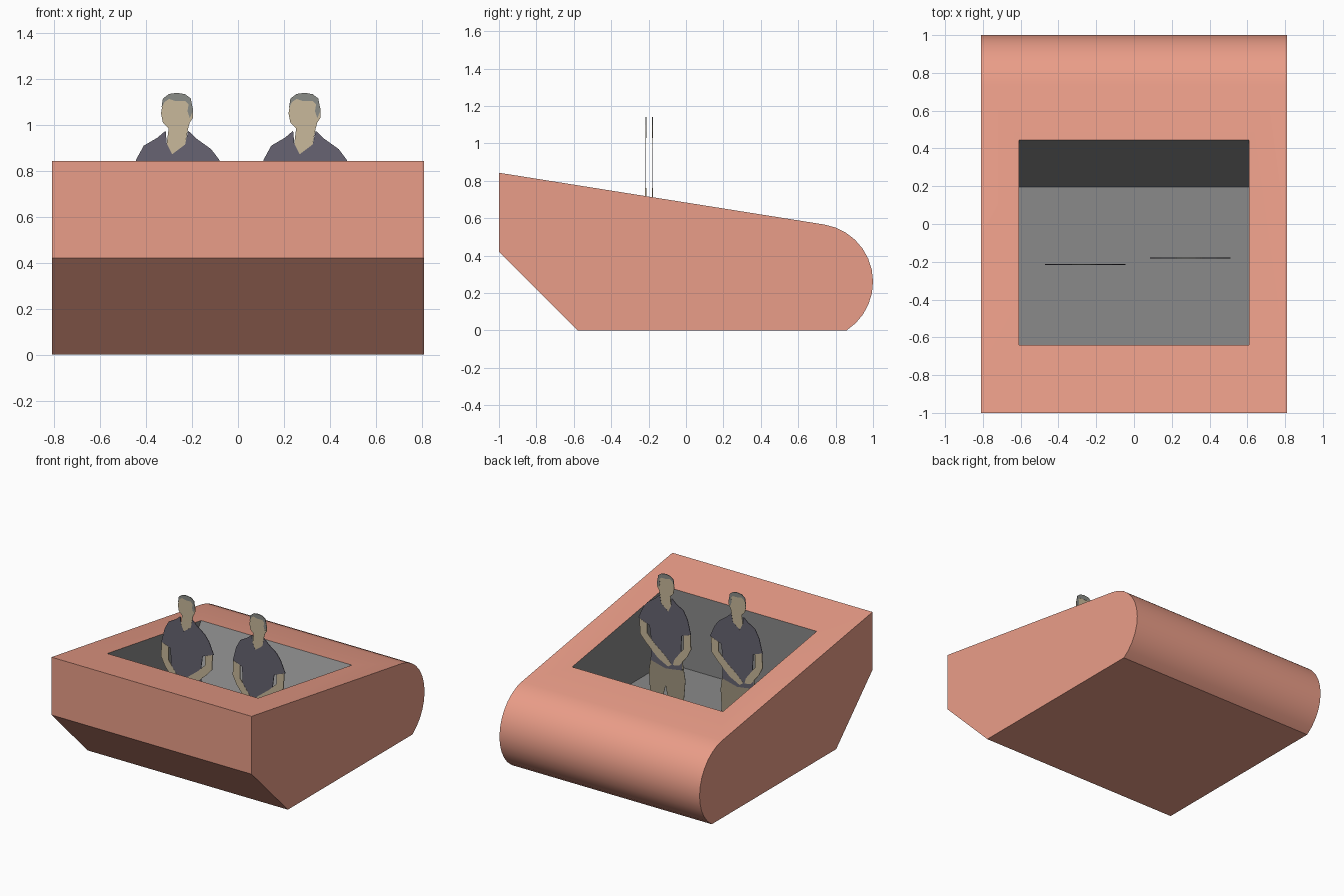
import bpy, bmesh
from math import sin, cos, radians

if "Cube" in bpy.data.objects:
    bpy.data.objects.remove(bpy.data.objects["Cube"])


def material(name, hex_code):
    def lin(c):
        return c / 12.92 if c < 0.04045 else ((c + 0.055) / 1.055) ** 2.4
    m = bpy.data.materials.new(name)
    rgb = [lin(int(hex_code[i:i + 2], 16) / 255) for i in (0, 2, 4)]
    m.diffuse_color = (*rgb, 1)
    m.use_nodes = True
    m.node_tree.nodes["Principled BSDF"].inputs["Base Color"].default_value = m.diffuse_color
    return m


salmon = material("salmon", "EA9D88")
grey = material("cabin_grey", "8A8A8A")
shirt_mat = material("shirt_grey", "676472")
skin_mat = material("skin", "C8B99B")
pants_mat = material("khaki", "A0967F")
hair_mat = material("hair", "8A8C87")


def add_object(name, bm, mats):
    bmesh.ops.recalc_face_normals(bm, faces=bm.faces)
    me = bpy.data.meshes.new(name)
    bm.to_mesh(me)
    bm.free()
    for m in mats:
        me.materials.append(m)
    ob = bpy.data.objects.new(name, me)
    bpy.context.collection.objects.link(ob)
    return ob


# Hull: side profile swept across x, with a recessed cabin in the sloping deck
W = 0.81
CY, CZ, R = 0.69, 0.26, 0.31
SEGS = 12
arc = []
for i in range(SEGS + 1):
    a = radians(-57 + (81 + 57) * i / SEGS)
    arc.append((CY + R * cos(a), CZ + R * sin(a)))
profile = [(-1, 0.843), (-1, 0.42), (-0.58, 0)] + arc


def deck_z(y):
    (y0, z0), (y1, z1) = profile[0], arc[-1]
    return z0 + (z1 - z0) * (y - y0) / (y1 - y0)


bm = bmesh.new()
left, right = [[bm.verts.new((s * W, y, max(z, 0))) for y, z in profile] for s in (-1, 1)]
bm.faces.new(left)
bm.faces.new(right)
for i in range(len(profile) - 1):
    bm.faces.new((left[i], left[i + 1], right[i + 1], right[i]))

# Deck border and cabin recess: front wall, floor, sloped rear wall, two sides
CW, Y0, Y1, YF, ZF = 0.61, -0.64, 0.445, 0.195, 0.23
section = [(Y0, deck_z(Y0)), (Y0, ZF), (YF, ZF), (Y1, deck_z(Y1))]
cl, cr = [[bm.verts.new((s * CW, y, z)) for y, z in section] for s in (-1, 1)]
outer = [left[0], right[0], right[-1], left[-1]]
inner = [cl[0], cr[0], cr[3], cl[3]]
for i in range(4):
    j = (i + 1) % 4
    bm.faces.new((outer[i], outer[j], inner[j], inner[i]))
cabin = [bm.faces.new(cl), bm.faces.new(cr)]
cabin += [bm.faces.new((cl[i], cl[i + 1], cr[i + 1], cr[i])) for i in range(3)]
for f in cabin:
    f.material_index = 1
hull = add_object("hull", bm, [salmon, grey])
bpy.context.view_layer.objects.active = hull
hull.select_set(True)
bpy.ops.object.shade_smooth_by_angle(angle=radians(20))


# Flat cut-out people: outlines in (x, z), thinner layers lie inside thicker ones
def cutout(name, pts, thick, mat, cx, cy):
    bm = bmesh.new()
    f = bm.faces.new([bm.verts.new((cx + x, cy - thick / 2, z)) for x, z in pts])
    ext = bmesh.ops.extrude_face_region(bm, geom=[f])
    verts = [v for v in ext["geom"] if isinstance(v, bmesh.types.BMVert)]
    bmesh.ops.translate(bm, verts=verts, vec=(0, thick, 0))
    add_object(name, bm, [mat])


trousers = [(-0.135, 0.54), (-0.16, 0.40), (-0.145, 0.23), (-0.02, 0.23), (0.0, 0.325),
            (0.025, 0.23), (0.125, 0.23), (0.135, 0.40), (0.115, 0.54)]
shirt = [(-0.05, 0.975), (-0.085, 0.945), (-0.145, 0.91), (-0.178, 0.85), (-0.205, 0.745),
         (-0.13, 0.72), (-0.125, 0.62), (-0.135, 0.47), (0.0, 0.45), (0.12, 0.48),
         (0.115, 0.62), (0.13, 0.73), (0.22, 0.765), (0.182, 0.85), (0.148, 0.895),
         (0.085, 0.94), (0.048, 0.975), (0.035, 0.915), (-0.022, 0.872), (-0.045, 0.92)]
head = [(-0.022, 0.872), (0.035, 0.915), (0.048, 0.985), (0.055, 1.01), (0.068, 1.03),
        (0.07, 1.065), (0.062, 1.10), (0.03, 1.125), (-0.03, 1.125), (-0.063, 1.095),
        (-0.07, 1.05), (-0.062, 1.01), (-0.037, 0.985), (-0.045, 0.92)]
hair = [(-0.068, 1.075), (-0.062, 1.115), (-0.035, 1.135), (0.0, 1.14), (0.035, 1.134),
        (0.06, 1.115), (0.068, 1.06), (0.055, 1.03), (0.045, 1.06), (0.05, 1.09),
        (0.035, 1.105), (-0.01, 1.105), (-0.035, 1.113), (-0.055, 1.10)]
left_arm = [(-0.202, 0.748), (-0.205, 0.64), (-0.175, 0.58), (-0.11, 0.50), (-0.06, 0.49),
            (-0.07, 0.53), (-0.145, 0.63), (-0.145, 0.728)]
right_arm = [(0.212, 0.762), (0.205, 0.65), (0.16, 0.60), (0.06, 0.51), (-0.02, 0.47),
             (-0.05, 0.49), (0.0, 0.54), (0.09, 0.61), (0.15, 0.67), (0.15, 0.738)]

for side, cx, cy in (("left", -0.265, -0.215), ("right", 0.29, -0.18)):
    for part, pts, thick, mat in (("trousers", trousers, 0.002, pants_mat),
                                  ("shirt", shirt, 0.004, shirt_mat),
                                  ("head", head, 0.003, skin_mat),
                                  ("hair", hair, 0.005, hair_mat),
                                  ("left_arm", left_arm, 0.006, skin_mat),
                                  ("right_arm", right_arm, 0.006, skin_mat)):
        cutout(f"{side}_figure_{part}", pts, thick, mat, cx, cy)
